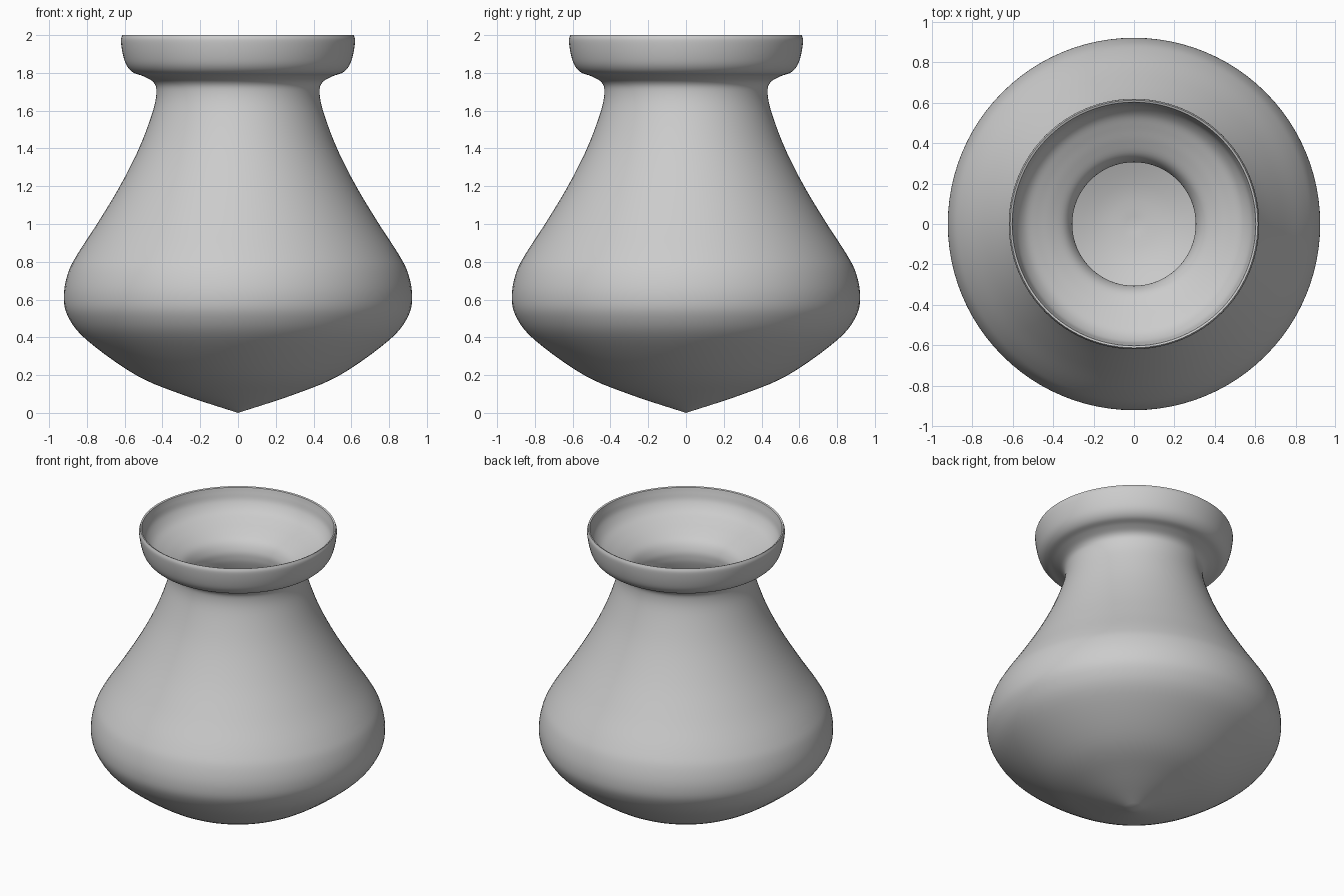
import bpy, bmesh, math
from mathutils import Vector

cube = bpy.data.objects.get("Cube")
if cube:
    bpy.data.objects.remove(cube, do_unlink=True)


def smooth_path(points, steps=5):
    """Rounded path through (radius, height) points."""
    pts = [Vector((r, 0, z)) for r, z in points]
    pts = [2 * pts[0] - pts[1]] + pts + [2 * pts[-1] - pts[-2]]
    path = []
    for a, b, c, d in zip(pts, pts[1:], pts[2:], pts[3:]):
        for i in range(steps):
            t = i / steps
            path.append(0.5 * (2 * b + (c - a) * t + (2 * a - 5 * b + 4 * c - d) * t ** 2
                               + (3 * b - a - 3 * c + d) * t ** 3))
    return path + [pts[-2]]


# Outside: pointed base, wide belly, narrow neck, flared collar
outside = [(0, 0), (0.29, 0.095), (0.54, 0.2), (0.8, 0.385), (0.9, 0.51), (0.922, 0.62),
           (0.9, 0.74), (0.85, 0.84), (0.74, 1.01), (0.62, 1.21), (0.52, 1.41),
           (0.45, 1.6), (0.432, 1.7), (0.447, 1.75), (0.5, 1.782), (0.555, 1.802),
           (0.59, 1.84), (0.61, 1.9), (0.62, 1.97), (0.613, 2.0)]
# Inside: dished mouth, throat, hollow belly, rounded floor
inside = [(0.603, 1.996), (0.595, 1.96), (0.58, 1.91), (0.54, 1.86), (0.48, 1.825),
          (0.41, 1.79), (0.345, 1.75), (0.313, 1.7), (0.306, 1.65), (0.32, 1.58),
          (0.39, 1.4), (0.49, 1.2), (0.61, 1.0), (0.72, 0.8), (0.79, 0.62),
          (0.69, 0.45), (0.46, 0.28), (0.2, 0.17), (0, 0.14)]

# Lathe the profile into one closed vessel
bm = bmesh.new()
verts = [bm.verts.new(p) for p in smooth_path(outside) + smooth_path(inside)]
edges = [bm.edges.new(pair) for pair in zip(verts, verts[1:])]
bmesh.ops.spin(bm, geom=verts + edges, cent=(0, 0, 0), axis=(0, 0, 1),
               angle=math.tau, steps=96, use_merge=True)
bmesh.ops.remove_doubles(bm, verts=bm.verts, dist=0.0005)
bmesh.ops.recalc_face_normals(bm, faces=bm.faces)
mesh = bpy.data.meshes.new("pot")
bm.to_mesh(mesh)
bm.free()

pot = bpy.data.objects.new("pot", mesh)
bpy.context.collection.objects.link(pot)

# Plain clay grey
grey = bpy.data.materials.new("light grey")
grey.use_nodes = True
grey.diffuse_color = (0.6, 0.6, 0.6, 1)
grey.node_tree.nodes["Principled BSDF"].inputs["Base Color"].default_value = grey.diffuse_color
mesh.materials.append(grey)

bpy.ops.object.select_all(action="DESELECT")
pot.select_set(True)
bpy.context.view_layer.objects.active = pot
bpy.ops.object.shade_smooth_by_angle(angle=math.radians(50))
